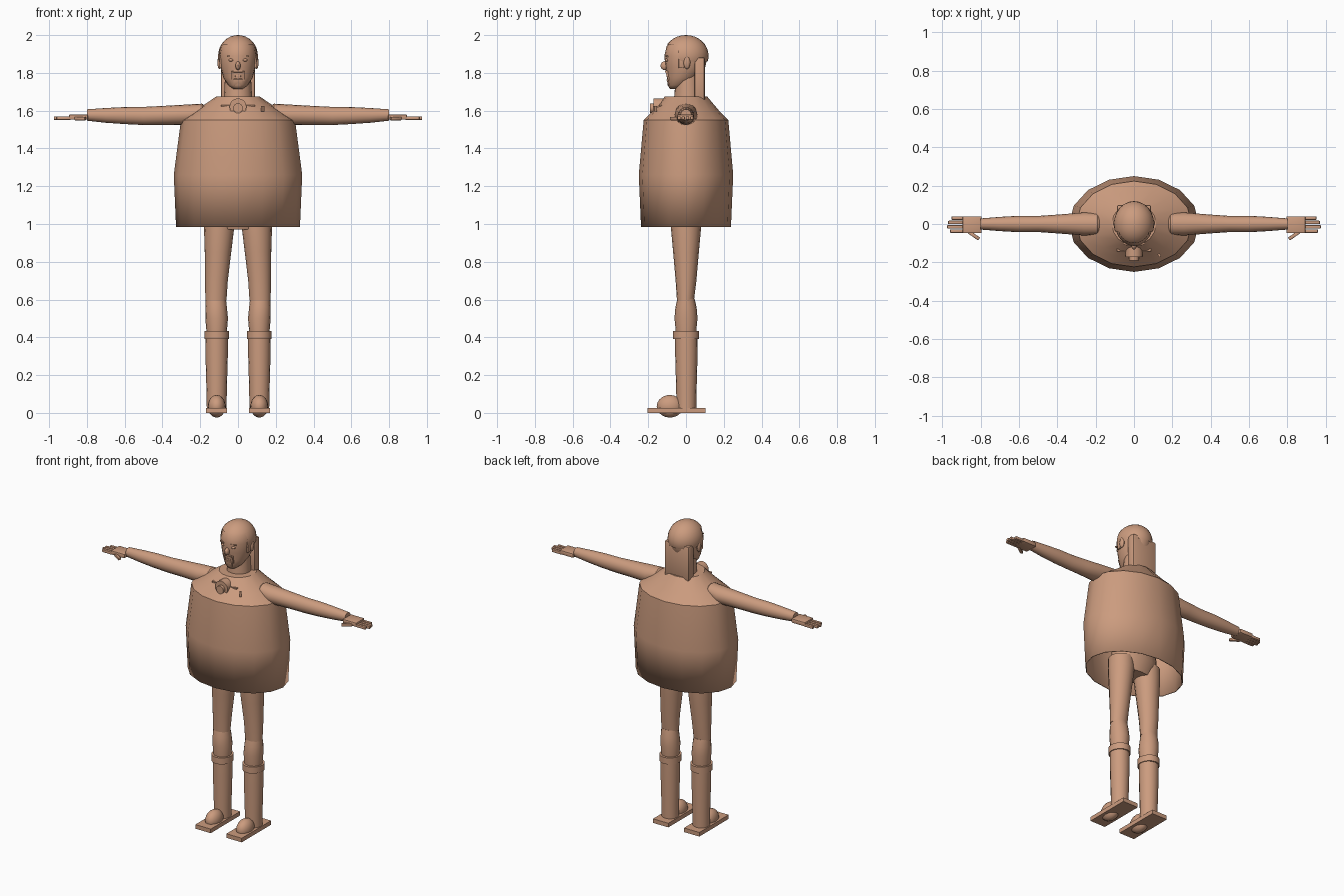
import bpy, bmesh, math
from mathutils import Matrix, Vector

if "Cube" in bpy.data.objects:
    bpy.data.objects.remove(bpy.data.objects["Cube"])

clay = bpy.data.materials.new("warm tan")
clay.diffuse_color = (0.60, 0.33, 0.21, 1)
clay.use_nodes = True
clay.node_tree.nodes["Principled BSDF"].inputs["Base Color"].default_value = clay.diffuse_color


def finish(bm, name, angle=35):
    bmesh.ops.recalc_face_normals(bm, faces=bm.faces[:])
    me = bpy.data.meshes.new(name)
    bm.to_mesh(me)
    bm.free()
    ob = bpy.data.objects.new(name, me)
    bpy.context.collection.objects.link(ob)
    me.materials.append(clay)
    bpy.ops.object.select_all(action='DESELECT')
    ob.select_set(True)
    bpy.context.view_layer.objects.active = ob
    bpy.ops.object.shade_smooth_by_angle(angle=math.radians(angle))
    return ob


def loft(name, rings, n=16, axis='Z', caps=(True, True), angle=35):
    """Rings are (centre, radius_a, radius_b): x,y radii along Z or y,z radii along X."""
    bm = bmesh.new()
    loops = []
    for c, ra, rb in rings:
        loop = []
        for i in range(n):
            t = 2 * math.pi * i / n
            a, b = ra * math.cos(t), rb * math.sin(t)
            loop.append(bm.verts.new(Vector(c) + Vector((a, b, 0) if axis == 'Z' else (0, a, b))))
        loops.append(loop)
    for l0, l1 in zip(loops, loops[1:]):
        for i in range(n):
            j = (i + 1) % n
            bm.faces.new((l0[i], l0[j], l1[j], l1[i]))
    if caps[0]:
        bm.faces.new(loops[0])
    if caps[1]:
        bm.faces.new(loops[-1])
    return finish(bm, name, angle)


def box(name, center, size, rz=0, rx=0, bevel=0):
    bm = bmesh.new()
    m = (Matrix.Translation(center) @ Matrix.Rotation(rz, 4, 'Z') @ Matrix.Rotation(rx, 4, 'X')
         @ Matrix.Diagonal((*size, 1)))
    bmesh.ops.create_cube(bm, size=1, matrix=m)
    if bevel:
        bmesh.ops.bevel(bm, geom=bm.edges[:], offset=bevel, segments=2, affect='EDGES', profile=0.5)
    return finish(bm, name)


def ball(name, center, radii, u=16, v=10, cut=None):
    bm = bmesh.new()
    m = Matrix.Translation(center) @ Matrix.Diagonal((*radii, 1))
    bmesh.ops.create_uvsphere(bm, u_segments=u, v_segments=v, radius=1, matrix=m)
    if cut:
        for co, no in cut:
            bmesh.ops.bisect_plane(bm, geom=bm.verts[:] + bm.edges[:] + bm.faces[:],
                                   plane_co=co, plane_no=no, clear_outer=True)
    return finish(bm, name, 50)


def disc(name, center, r, depth):
    bm = bmesh.new()
    bmesh.ops.create_cone(bm, cap_ends=True, segments=16, radius1=r, radius2=r, depth=depth,
                          matrix=Matrix.Translation(center) @ Matrix.Rotation(math.radians(90), 4, 'X'))
    return finish(bm, name)


# Hollow cloak, open at the hem
cloak = loft("cloak", [((0, 0, .985), .328, .238), ((0, 0, 1.26), .34, .25), ((0, 0, 1.55), .302, .224),
                       ((0, 0, 1.60), .225, .175), ((0, 0, 1.675), .115, .112)], 16, caps=(False, True))
sol = cloak.modifiers.new("thickness", 'SOLIDIFY')
sol.thickness = .006

# Body under the cloak
loft("torso", [((0, 0, .97), .12, .07), ((0, 0, 1.05), .16, .10), ((0, 0, 1.25), .14, .095),
               ((0, 0, 1.5), .18, .10), ((0, 0, 1.6), .12, .08)])
loft("neck", [((0, .01, 1.6), .08, .08), ((0, .01, 1.70), .073, .07), ((0, .01, 1.79), .068, .066)])

# Head, hair cap and long back hair
loft("head", [((0, -.055, 1.715), .025, .03), ((0, -.042, 1.735), .052, .055), ((0, -.018, 1.775), .078, .082),
              ((0, -.003, 1.83), .093, .105), ((0, 0, 1.89), .099, .115), ((0, 0, 1.94), .09, .103),
              ((0, 0, 1.975), .06, .068), ((0, 0, 1.988), .02, .025)], 20, angle=60)
ball("hair_crown", (0, 0, 1.89), (.106, .12, .11), 24, 16, [((0, 0, 1.95), (0, 0, -1))])
ball("hair_back", (0, 0, 1.89), (.1055, .1195, .1095), 24, 16,
     [((0, 0, 1.86), (0, 0, -1)), ((0, -.04, 1.9), (0, -1, 0))])
box("long_hair", (0, .072, 1.765), (.18, .056, .235), bevel=.012)
ball("nose", (0, -.112, 1.838), (.014, .023, .024), 10, 8)
box("moustache", (0, -.104, 1.808), (.054, .014, .01), bevel=.003)
box("lower_lip", (0, -.096, 1.782), (.03, .014, .008), bevel=.002)
box("goatee", (0, -.086, 1.752), (.05, .026, .04), rx=.3, bevel=.006)
for s, side in ((-1, "right"), (1, "left")):
    box(side + "_beard_strip", (s * .029, -.092, 1.785), (.009, .02, .05), rx=.3)
    ball(side + "_eye", (s * .037, -.102, 1.868), (.014, .01, .008), 10, 8)
    box(side + "_brow", (s * .04, -.104, 1.888), (.036, .012, .007), rz=s * .3)
    ball(side + "_ear", (s * .098, .005, 1.855), (.012, .018, .035), 10, 8)
    box(side + "_sideburn", (s * .093, -.025, 1.86), (.012, .028, .07), bevel=.003)

# Throat brooch with small fasteners
disc("brooch", (0, -.145, 1.62), .045, .055)
disc("brooch_centre", (0, -.172, 1.613), .026, .035)
for s in (-1, 1):
    box("brooch_strap", (s * .065, -.135, 1.626), (.05, .018, .008))
box("cloak_pin", (.132, -.163, 1.61), (.012, .018, .028), rz=.5)

for s, side in ((-1, "right"), (1, "left")):
    # Arm with sleeve, flaring slightly past the elbow
    loft(side + "_arm", [((s * x, 0, z), ry, rz) for x, z, ry, rz in (
        (.165, 1.60, .03, .02), (.19, 1.595, .055, .042), (.26, 1.578, .06, .055), (.40, 1.575, .049, .05),
        (.50, 1.572, .042, .048), (.60, 1.574, .043, .045), (.70, 1.575, .037, .039), (.80, 1.577, .029, .03))],
        16, 'X')
    # Hand
    box(side + "_palm", (s * .845, -.004, 1.566), (.10, .088, .028), bevel=.006)
    for i, tip in enumerate((.96, .975, .97, .952)):
        y = -.037 + i * .0225
        box(side + "_finger", (s * (.885 + tip) / 2, y, 1.56), (tip - .885, .018, .018), bevel=.004)
    box(side + "_thumb", (s * .835, -.06, 1.558), (.065, .018, .018), rz=s * .6, bevel=.004)

    # Leg: thigh, knee, boot cuff and boot shaft
    loft(side + "_thigh", [((s * x, y, z), rx, ry) for x, y, z, rx, ry in (
        (.117, -.003, .595, .056, .045), (.114, 0, .70, .06, .055), (.106, 0, .85, .07, .068),
        (.10, 0, .98, .08, .08), (.10, 0, 1.05, .078, .08))])
    loft(side + "_knee", [((s * x, 0, z), rx, ry) for x, z, rx, ry in (
        (.113, .41, .052, .052), (.113, .50, .06, .061), (.116, .56, .057, .056), (.117, .605, .053, .045))])
    loft(side + "_boot_cuff", [((s * .113, 0, .392), .065, .07), ((s * .113, 0, .434), .065, .07)])
    loft(side + "_boot_shaft", [((s * .113, .002, z), r, r) for z, r in (
        (.01, .052), (.12, .054), (.30, .059), (.41, .06))])
    ball(side + "_boot_toe", (s * .113, -.085, .035), (.047, .07, .06))
    box(side + "_boot_sole", (s * .113, -.05, .0135), (.112, .305, .027))
